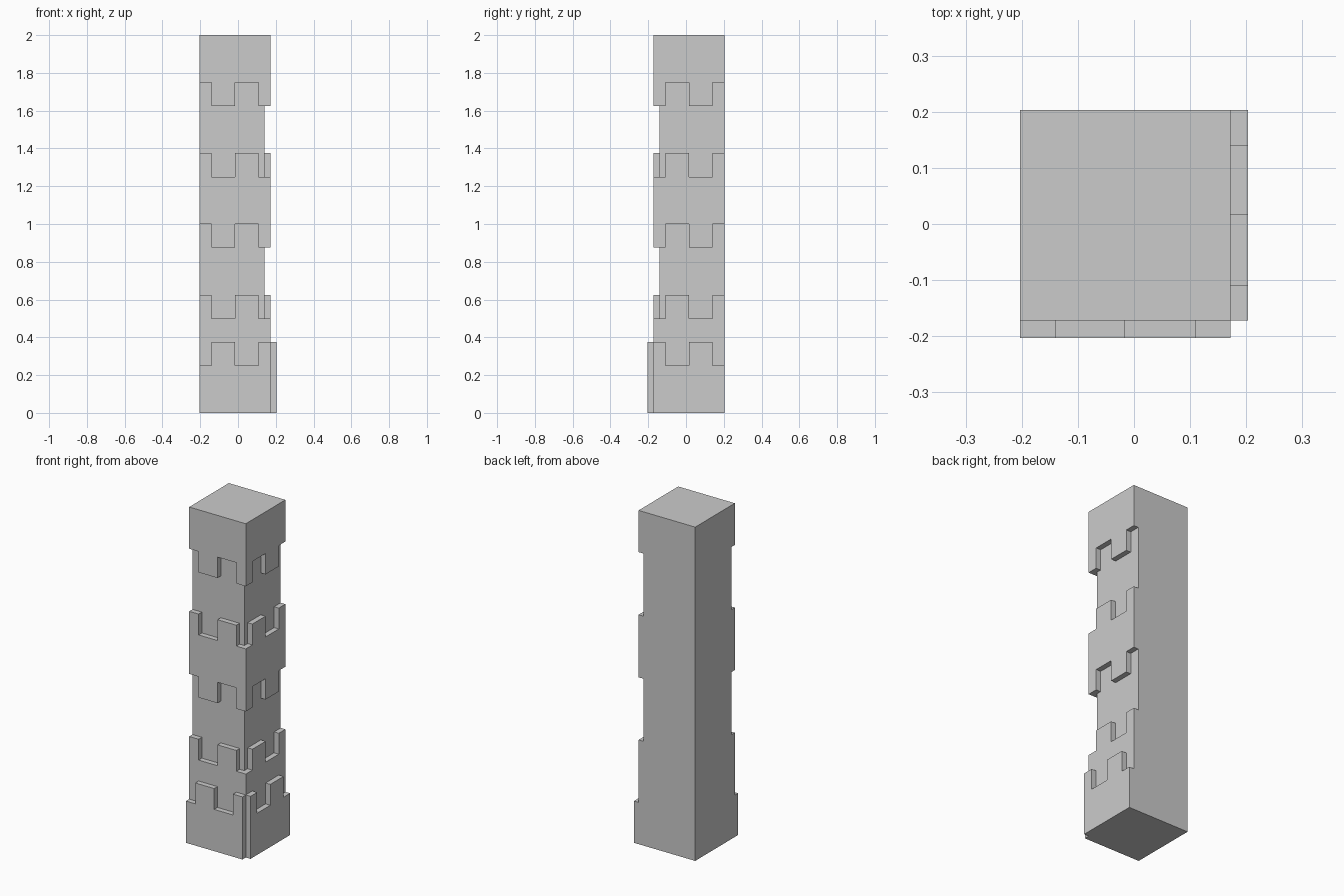
import bpy, bmesh

if "Cube" in bpy.data.objects:
    bpy.data.objects.remove(bpy.data.objects["Cube"])

U = 1 / 32            # the model sits on a grid of 1/32 units
H = 6.5 * U           # half of the overall width
STEPS = (0, 2, 6, 10, 12)   # crenel positions along a face, from the outer left edge


def crenels(z_first, z_second):
    """Stepped edge alternating between two heights, left to right."""
    pts = []
    for i in range(4):
        z = z_first if i % 2 == 0 else z_second
        pts += [(STEPS[i] * U - H, z), (STEPS[i + 1] * U - H, z)]
    return pts


def finish(name, bm):
    bmesh.ops.recalc_face_normals(bm, faces=bm.faces)
    mesh = bpy.data.meshes.new(name)
    bm.to_mesh(mesh)
    bm.free()
    obj = bpy.data.objects.new(name, mesh)
    bpy.context.collection.objects.link(obj)
    return obj


def panel_pair(name, top, bottom, inner, mitre):
    """Front panel one unit thick plus its mirror on the right face."""
    bm = bmesh.new()
    outline = bottom + top[::-1]
    end = max(x for x, z in outline)
    for side in (0, 1):
        rings = []
        for depth in (inner, inner + U):
            ring = []
            for x, z in outline:
                if mitre and abs(x - end) < 1e-6:
                    x = depth
                co = (x, -depth, z) if side == 0 else (depth, -x, z)
                ring.append(bm.verts.new(co))
            rings.append(ring)
            bm.faces.new(ring)
        a, b = rings
        for i in range(len(a)):
            j = (i + 1) % len(a)
            bm.faces.new((a[i], a[j], b[j], b[i]))
    # Weld both halves of a band at the corner
    if mitre:
        seam = [f for f in bm.faces
                if all(abs(v.co.x + v.co.y) < 1e-5 for v in f.verts)]
        bmesh.ops.delete(bm, geom=seam, context='FACES')
        bmesh.ops.remove_doubles(bm, verts=bm.verts, dist=1e-5)
    return finish(name, bm)


def flat(z):
    return [(-H, z), (12 * U - H, z)]


# Square core of the pillar, flush with the back and left
core = bmesh.new()
bmesh.ops.create_cube(core, size=1)
for v in core.verts:
    v.co.x = -H if v.co.x < 0 else H - 2 * U
    v.co.y = H if v.co.y > 0 else -H + 2 * U
    v.co.z = 2 if v.co.z > 0 else 0
finish("pillar_core", core)

# Raised bands wrapping the front right corner
INNER = H - 2 * U
panel_pair("top_band", flat(2), crenels(1.75, 1.625), INNER, True)
panel_pair("middle_band", crenels(1.375, 1.25), crenels(1.0, 0.875), INNER, True)
panel_pair("lower_band", crenels(0.625, 0.5), flat(0), INNER, True)

# Outer base panels, leaving the corner open
panel_pair("base_panels", crenels(0.25, 0.375), flat(0), INNER + U, False)
